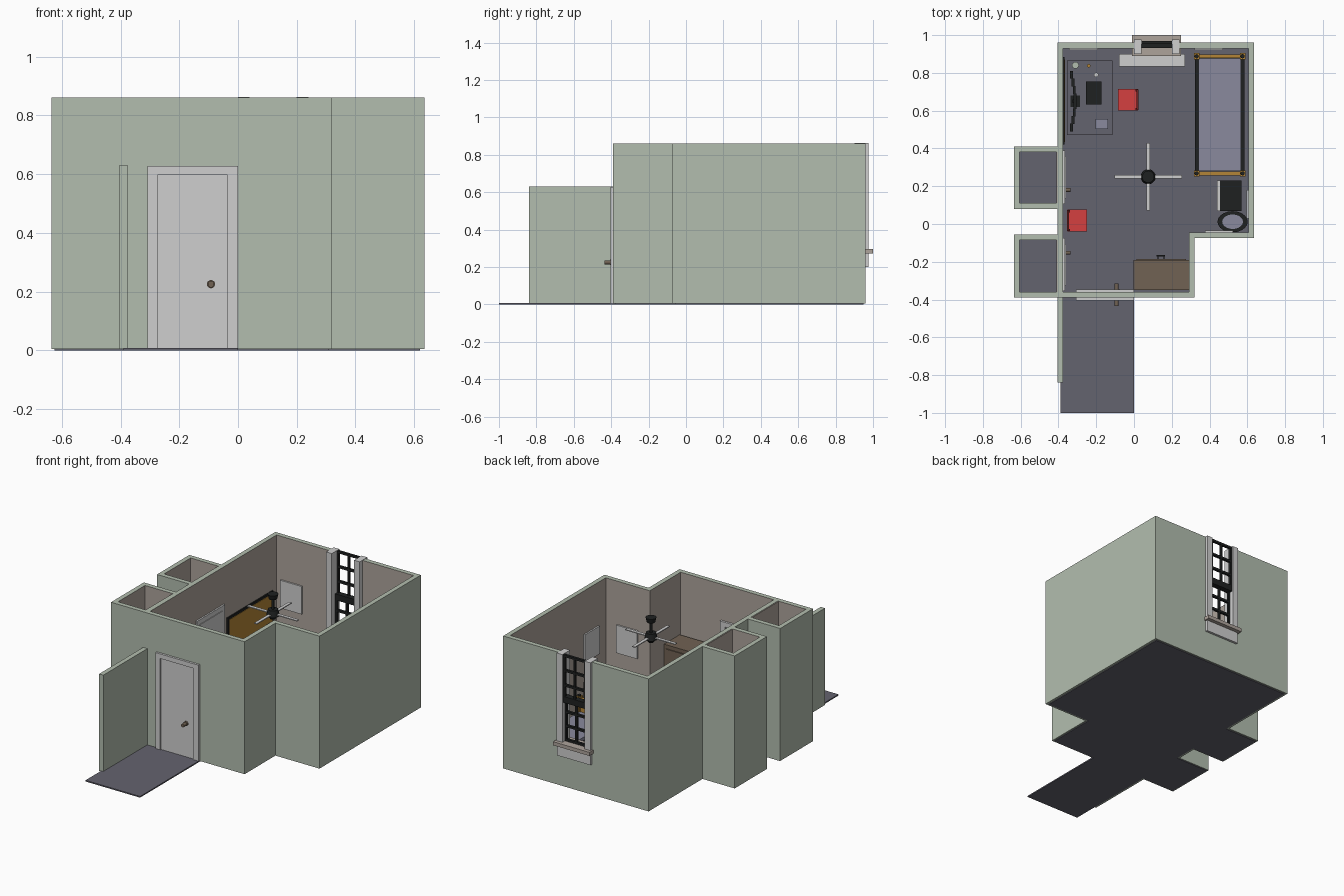
import bpy, bmesh, math
from mathutils import Vector

cube = bpy.data.objects.get("Cube")
if cube:
    bpy.data.objects.remove(cube, do_unlink=True)


def material(name, r, g, b):
    m = bpy.data.materials.new(name)
    m.use_nodes = True
    col = [(c / 255) ** 2.2 for c in (r, g, b)] + [1]
    m.diffuse_color = col
    m.node_tree.nodes["Principled BSDF"].inputs["Base Color"].default_value = col
    return m


GREEN = material("sage green", 177, 188, 173)
TAN = material("warm taupe", 172, 162, 154)
FLOOR = material("slate floor", 100, 99, 110)
WHITE = material("off white", 206, 206, 206)
BLACK = material("black", 36, 38, 38)
GOLD = material("golden wood", 178, 132, 58)
RED = material("red", 212, 66, 66)
BROWN = material("brown wood", 112, 98, 84)
BLUE = material("lavender cloth", 136, 137, 156)
MAROON = material("dark red", 110, 40, 40)


def finish(name, bm, *mats):
    bmesh.ops.recalc_face_normals(bm, faces=bm.faces[:])
    me = bpy.data.meshes.new(name)
    bm.to_mesh(me)
    bm.free()
    for m in mats:
        me.materials.append(m)
    ob = bpy.data.objects.new(name, me)
    bpy.context.collection.objects.link(ob)
    return ob


def box(name, x, y, z, mat):
    """Box from (low, high) pairs along each axis."""
    bm = bmesh.new()
    bmesh.ops.create_cube(bm, size=1)
    for v in bm.verts:
        v.co = [a[0] if c < 0 else a[1] for a, c in zip((x, y, z), v.co)]
    return finish(name, bm, mat)


def cylinder(name, centre, r, depth, mat, axis="Z", r2=None, sides=20):
    bm = bmesh.new()
    bmesh.ops.create_cone(bm, cap_ends=True, segments=sides, radius1=r,
                          radius2=r if r2 is None else r2, depth=depth)
    turn = {"Z": Vector((0, 0, 1)), "X": Vector((1, 0, 0)), "Y": Vector((0, -1, 0))}[axis]
    bm.transform(Vector((0, 0, 1)).rotation_difference(turn).to_matrix().to_4x4())
    bmesh.ops.translate(bm, verts=bm.verts, vec=centre)
    for f in bm.faces:
        f.smooth = len(f.verts) == 4
    return finish(name, bm, mat)


def walls(name, outer, inner, z0, z1, closed):
    """Wall strip between two outlines, taupe inside and green elsewhere."""
    bm = bmesh.new()
    rows = [[bm.verts.new((x, y, z)) for x, y in path]
            for path, z in ((outer, z0), (outer, z1), (inner, z1), (inner, z0))]
    n = len(outer)
    for i in range(n if closed else n - 1):
        j = (i + 1) % n
        for k in range(4):
            a, b = rows[k], rows[(k + 1) % 4]
            bm.faces.new((a[i], a[j], b[j], b[i])).material_index = int(k == 2)
    if not closed:
        for i in (0, n - 1):
            bm.faces.new([r[i] for r in rows])
    return finish(name, bm, GREEN, TAN)


# Floors
T, H, F = 0.03, 0.86, 0.008
for name, x, y in (("room_floor", (-0.39, 0.31), (-0.38, 0.95)),
                   ("bed_floor", (0.31, 0.62), (-0.06, 0.95)),
                   ("rear_closet_floor", (-0.625, -0.39), (0.09, 0.4)),
                   ("front_closet_floor", (-0.625, -0.39), (-0.38, -0.06)),
                   ("hall_floor", (-0.39, 0), (-1, -0.38))):
    box(name, x, y, (0, F), FLOOR)

# Room, closet and hall walls
room = walls("room_walls",
             [(-0.405, -0.39), (0.32, -0.39), (0.32, -0.075), (0.635, -0.075),
              (0.635, 0.96), (-0.405, 0.96)],
             [(-0.375, -0.36), (0.29, -0.36), (0.29, -0.045), (0.605, -0.045),
              (0.605, 0.93), (-0.375, 0.93)], 0.004, H, True)
for name, a, b in (("rear_closet", 0.08, 0.41), ("front_closet", -0.39, -0.055)):
    walls(name, [(-0.405, a), (-0.635, a), (-0.635, b), (-0.405, b)],
          [(-0.405, a + T), (-0.605, a + T), (-0.605, b - T), (-0.405, b - T)],
          0.004, H, False)
    box(name + "_lining", (-0.41, -0.404), (a + T, b - T), (F, H - 0.002), TAN)
box("hall_wall", (-0.405, -0.375), (-0.84, -0.39), (0.004, 0.63), GREEN)

# Window opening, trim, sill and sashes
cutter = box("window_cutter", (0.035, 0.205), (0.8, 1.1), (0.28, 1), GREEN)
cutter.hide_render = True
cutter.hide_viewport = True
cut = room.modifiers.new("window", "BOOLEAN")
cut.object = cutter
cut.operation = "DIFFERENCE"
for x in (0, 0.2):
    box("window_side_trim", (x, x + 0.04), (0.9, 0.977), (0.28, 0.862), WHITE)
box("window_apron", (0, 0.24), (0.955, 0.975), (0.2, 0.275), WHITE)
box("window_sill", (-0.01, 0.25), (0.89, 1), (0.272, 0.295), TAN)
for z0, z1, y in ((0.295, 0.58, 0.935), (0.56, 0.86, 0.953)):
    for x in (0.04, 0.114, 0.188):
        box("sash_upright", (x, x + 0.012), (y, y + 0.016), (z0, z1), BLACK)
    for i in range(4):
        z = z0 + (z1 - z0 - 0.014) * i / 3
        box("sash_crossbar", (0.04, 0.2), (y, y + 0.016), (z, z + 0.014), BLACK)
box("sash_meeting_rail", (0.04, 0.2), (0.933, 0.97), (0.55, 0.59), BLACK)
box("radiator", (-0.08, 0.27), (0.835, 0.9), (F, 0.2), WHITE)

# Entrance door on both faces of the front wall
for y, s in ((-0.39, -1), (-0.36, 1)):
    span = lambda d: sorted((y, y + s * d))
    box("door_leaf", (-0.275, -0.038), span(0.006), (F, 0.6), WHITE)
    box("door_head", (-0.308, 0), span(0.014), (0.598, 0.628), WHITE)
    for x in (-0.308, -0.038):
        box("door_jamb", (x, x + (0.035 if x < -0.1 else 0.038)), span(0.014), (F, 0.6), WHITE)
    cylinder("door_rose", (-0.092, y + s * 0.01, 0.225), 0.014, 0.012, BROWN, "Y")
    cylinder("door_knob", (-0.092, y + s * 0.03, 0.225), 0.011, 0.03, BROWN, "Y")

# Closet doors inside the room
for a, b, k in ((0.105, 0.39, 0.18), (-0.355, -0.075, -0.152)):
    box("closet_door_frame", (-0.375, -0.365), (a, b), (F, 0.62), WHITE)
    box("closet_door_leaf", (-0.365, -0.361), (a + 0.03, b - 0.03), (F, 0.59), WHITE)
    cylinder("closet_knob", (-0.35, k, 0.225), 0.01, 0.03, BROWN, "X")

# Framed panels and pinboard
for x, y in (((-0.345, -0.19), (0.92, 0.93)), ((0.32, 0.47), (0.92, 0.93)),
             ((0.375, 0.525), (-0.045, -0.035)), ((0.595, 0.605), (0.03, 0.18))):
    box("wall_panel", x, y, (0.4, 0.58), WHITE)
box("pinboard_frame", (-0.375, -0.367), (0.42, 0.885), (0.29, 0.52), BLACK)
box("pinboard", (-0.368, -0.364), (0.435, 0.87), (0.305, 0.505), GOLD)

# Ceiling fan
fx, fy = 0.075, 0.25
cylinder("fan_mount", (fx, fy, 0.845), 0.025, 0.03, BLACK, r2=0.032)
cylinder("fan_rod", (fx, fy, 0.8), 0.008, 0.08, BLACK)
cylinder("fan_motor", (fx, fy, 0.742), 0.04, 0.04, BLACK, r2=0.03)
cylinder("fan_cap", (fx, fy, 0.712), 0.016, 0.025, BLACK, r2=0.03)
for s in (-1, 1):
    reach = sorted((s * 0.035, s * 0.178))
    box("fan_blade", [fx + r for r in reach], (fy - 0.01, fy + 0.01), (0.732, 0.738), WHITE)
    box("fan_blade", (fx - 0.01, fx + 0.01), [fy + r for r in reach], (0.732, 0.738), WHITE)

# Bed
for y, top in ((0.268, 0.225), (0.888, 0.3)):
    for x in (0.332, 0.575):
        box("bed_post", (x - 0.014, x + 0.014), (y - 0.016, y + 0.016), (F, top), GOLD)
        cylinder("post_cap", (x, y, top + 0.004), 0.011, 0.008, BLACK)
    box("bed_end_board", (0.332, 0.575), (y - 0.01, y + 0.01), (0.06, top - 0.01), GOLD)
for x in (0.332, 0.575):
    box("bed_side_rail", (x - 0.009, x + 0.009), (0.28, 0.88), (0.06, 0.11), BLACK)
box("mattress", (0.342, 0.566), (0.28, 0.876), (0.06, 0.13), BLUE)

# Desk with monitor and small things
box("desk_top", (-0.355, -0.115), (0.47, 0.865), (0.19, 0.205), FLOOR)
for x in (-0.35, -0.13):
    for y in (0.475, 0.85):
        box("desk_leg", (x, x + 0.012), (y, y + 0.012), (F, 0.19), BLACK)
for i in range(8):
    t = (i - 3.5) / 4
    y = 0.65 + 0.16 * t
    x = -0.305 - 0.025 * t * t
    box("monitor_slice", (x - 0.015, x), (y - 0.021, y + 0.021), (0.235, 0.35), BLACK)
box("monitor_stand", (-0.335, -0.285), (0.62, 0.68), (0.205, 0.212), BLACK)
box("monitor_neck", (-0.325, -0.31), (0.64, 0.66), (0.21, 0.25), BLACK)
box("laptop", (-0.255, -0.173), (0.632, 0.755), (0.205, 0.215), BLACK)
box("notebook", (-0.205, -0.137), (0.502, 0.557), (0.205, 0.225), BLUE)
cylinder("desk_pot", (-0.31, 0.84, 0.225), 0.018, 0.04, GREEN)
cylinder("pencil_cup", (-0.24, 0.838, 0.22), 0.009, 0.03, GOLD)
cylinder("desk_mug", (-0.2, 0.79, 0.215), 0.012, 0.02, WHITE)


# Red chairs, s is the side of the backrest
def chair(cx, cy, s):
    box("chair_seat", (cx - 0.052, cx + 0.052), (cy - 0.058, cy + 0.058), (0.12, 0.14), RED)
    back = sorted((cx + s * 0.045, cx + s * 0.056))
    box("chair_back", back, (cy - 0.055, cy + 0.055), (0.17, 0.26), MAROON)
    for dx in (-0.045, 0.045):
        for dy in (-0.05, 0.05):
            high = 0.2 if dx * s > 0 else 0.12
            box("chair_leg", (cx + dx - 0.006, cx + dx + 0.006),
                (cy + dy - 0.006, cy + dy + 0.006), (F, high), MAROON)


chair(-0.032, 0.658, 1)
chair(-0.3, 0.018, -1)

# Chest of drawers
box("chest", (-0.003, 0.29), (-0.35, -0.19), (F, 0.46), BROWN)
for i in range(3):
    z = 0.03 + i * 0.14
    box("drawer_front", (0.012, 0.275), (-0.19, -0.184), (z, z + 0.125), BROWN)
    box("drawer_handle", (0.12, 0.165), (-0.172, -0.165), (z + 0.055, z + 0.065), BLACK)
    for x in (0.124, 0.155):
        box("handle_stub", (x, x + 0.006), (-0.185, -0.17), (z + 0.055, z + 0.065), BLACK)

# Small fridge and bin
box("fridge_body", (0.455, 0.57), (0.07, 0.23), (F, 0.3), BLACK)
box("fridge_door", (0.44, 0.455), (0.07, 0.23), (F + 0.01, 0.3), WHITE)
bin_parts = [cylinder("bin_body", (0, 0, 0.08), 0.07, 0.144, BLACK, r2=0.08),
             cylinder("bin_liner", (0, 0, 0.153), 0.055, 0.004, BLUE)]
for ob in bin_parts:
    ob.location = (0.522, 0.012, 0)
    ob.scale.y = 0.7
